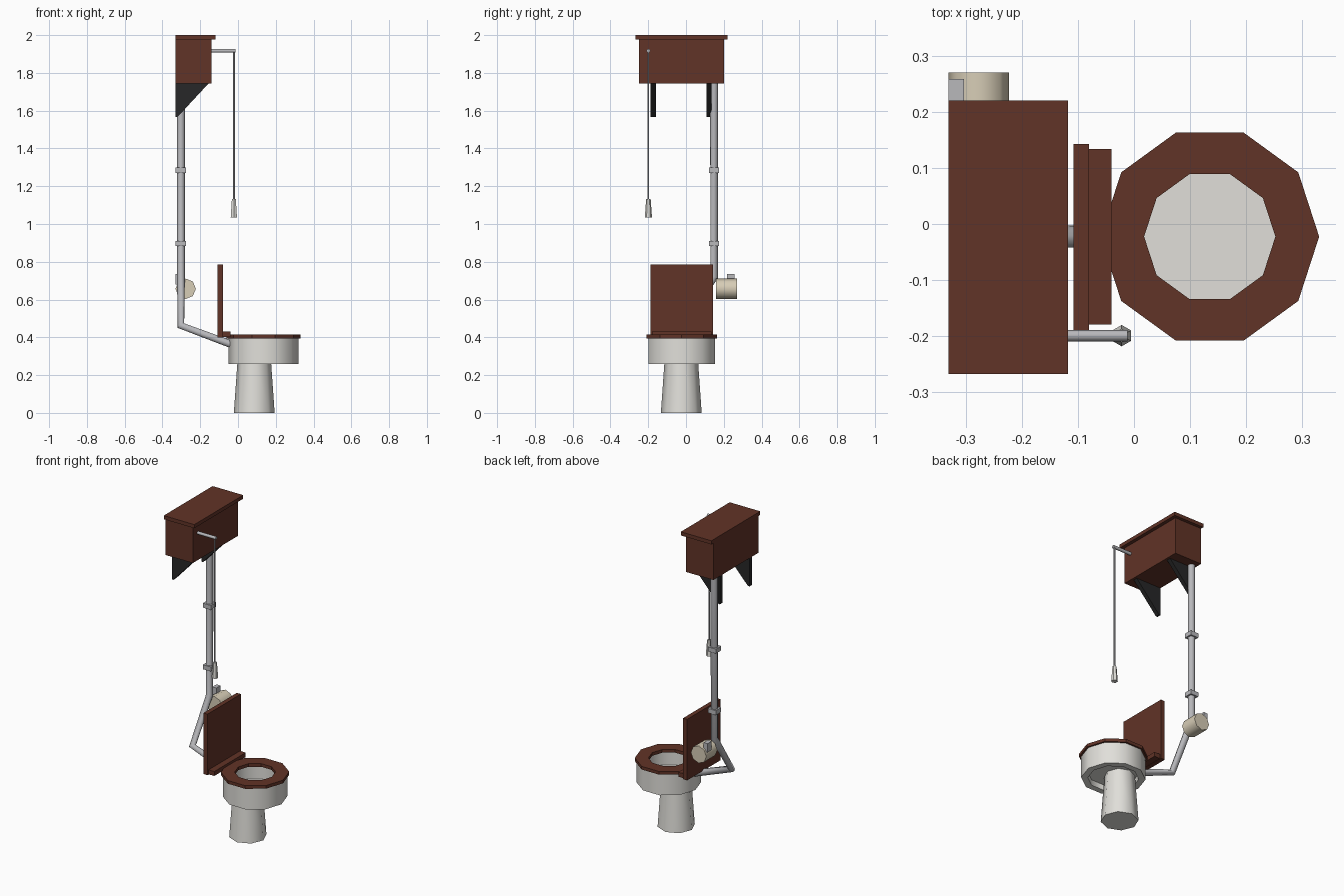
import bpy, bmesh, math
from mathutils import Vector

if "Cube" in bpy.data.objects:
    bpy.data.objects.remove(bpy.data.objects["Cube"])


def mat(name, *rgb):
    m = bpy.data.materials.new(name)
    m.diffuse_color = (*rgb, 1)
    m.use_nodes = True
    m.node_tree.nodes["Principled BSDF"].inputs["Base Color"].default_value = m.diffuse_color
    return m


WOOD = mat("wood", 0.12, 0.033, 0.02)
IRON = mat("iron", 0.02, 0.02, 0.021)
METAL = mat("metal", 0.48, 0.48, 0.5)
CERAMIC = mat("ceramic", 0.75, 0.74, 0.70)
PAPER = mat("paper", 0.68, 0.61, 0.47)


def finish(name, bm, m, smooth=False):
    bmesh.ops.recalc_face_normals(bm, faces=bm.faces[:])
    me = bpy.data.meshes.new(name)
    bm.to_mesh(me)
    bm.free()
    me.materials.append(m)
    ob = bpy.data.objects.new(name, me)
    bpy.context.collection.objects.link(ob)
    if smooth:
        bpy.ops.object.select_all(action='DESELECT')
        ob.select_set(True)
        bpy.context.view_layer.objects.active = ob
        bpy.ops.object.shade_smooth_by_angle(angle=math.radians(50))
    return ob


def box(name, x, y, z, m):
    bm = bmesh.new()
    bmesh.ops.create_cube(bm, size=1)
    for v in bm.verts:
        v.co = [(a + b) / 2 + c * (b - a) for c, (a, b) in zip(v.co, (x, y, z))]
    return finish(name, bm, m)


def lathe(name, centre, profile, n, m, smooth=True):
    """Closed (radius, z) profile turned about z; first vertex lies along +x."""
    bm = bmesh.new()
    rings = []
    for k in range(n):
        a = 2 * math.pi * k / n
        rings.append([bm.verts.new((centre[0] + r * math.cos(a), centre[1] + r * math.sin(a), z))
                      for r, z in profile])
    for k in range(n):
        p, q = rings[k], rings[(k + 1) % n]
        for i in range(len(profile)):
            j = (i + 1) % len(profile)
            bm.faces.new((p[i], q[i], q[j], p[j]))
    bmesh.ops.remove_doubles(bm, verts=bm.verts[:], dist=1e-5)
    return finish(name, bm, m, smooth)


def rod(name, a, b, r, n, m, r2=None):
    a, b = Vector(a), Vector(b)
    bm = bmesh.new()
    bmesh.ops.create_cone(bm, cap_ends=True, segments=n, radius1=r,
                          radius2=r if r2 is None else r2, depth=(b - a).length)
    rot = Vector((0, 0, 1)).rotation_difference(b - a).to_matrix()
    for v in bm.verts:
        v.co = rot @ v.co + (a + b) / 2
    return finish(name, bm, m, True)


def pipe(name, points, r):
    cu = bpy.data.curves.new(name, 'CURVE')
    cu.dimensions = '3D'
    cu.bevel_depth, cu.bevel_resolution, cu.use_fill_caps = r, 2, True
    s = cu.splines.new('POLY')
    s.points.add(len(points) - 1)
    for p, co in zip(s.points, points):
        p.co = (*co, 1)
    cu.materials.append(METAL)
    ob = bpy.data.objects.new(name, cu)
    bpy.context.collection.objects.link(ob)


# wall cistern, its lid and brackets
box("cistern", (-0.331, -0.14), (-0.25, 0.2), (1.745, 1.977), WOOD)
box("cistern_lid", (-0.331, -0.118), (-0.267, 0.22), (1.977, 2.0), WOOD)
for i, (y0, y1) in enumerate(((-0.187, -0.16), (0.108, 0.135))):
    bm = bmesh.new()
    tri = [(-0.331, 1.745), (-0.155, 1.745), (-0.32, 1.567), (-0.331, 1.567)]
    f = bm.faces.new([bm.verts.new((x, y0, z)) for x, z in tri])
    ext = bmesh.ops.extrude_face_region(bm, geom=[f])["geom"]
    bmesh.ops.translate(bm, vec=(0, y1 - y0, 0),
                        verts=[g for g in ext if isinstance(g, bmesh.types.BMVert)])
    finish(f"bracket_{i + 1}", bm, IRON)

# flush pipe and wall clamps
pipe("flush_pipe", [(-0.302, 0.149, 1.75), (-0.302, 0.149, 0.72),
                    (-0.302, -0.022, 0.462), (-0.02, -0.022, 0.357)], 0.021)
for i, z in enumerate((1.285, 0.897)):
    box(f"pipe_clamp_{i + 1}", (-0.331, -0.275), (0.122, 0.175), (z - 0.014, z + 0.014), METAL)

# pull lever, chain and handle
rod("pull_lever", (-0.15, -0.199, 1.917), (-0.012, -0.199, 1.917), 0.01, 8, METAL)
rod("pull_chain", (-0.022, -0.199, 1.917), (-0.022, -0.199, 1.12), 0.005, 6, METAL)
rod("pull_handle", (-0.022, -0.199, 1.035), (-0.022, -0.199, 1.132), 0.019, 6, CERAMIC, 0.012)

# bowl with inner floor, pedestal
C = (0.135, -0.0225)
lathe("bowl", C, [(0, 0.295), (0.145, 0.295), (0.145, 0.26), (0.184, 0.26), (0.184, 0.395),
                  (0.145, 0.395), (0.145, 0.305), (0, 0.305)], 10, CERAMIC)
rod("pedestal", (0.086, -0.025, 0), (0.086, -0.025, 0.298), 0.108, 8, CERAMIC, 0.087)

# seat, hinge block and raised lid
lathe("seat", C, [(0.117, 0.395), (0.195, 0.395), (0.195, 0.415), (0.117, 0.415)], 10, WOOD, False)
box("hinge_block", (-0.082, -0.04), (-0.179, 0.134), (0.402, 0.43), WOOD)
box("seat_lid", (-0.108, -0.08), (-0.189, 0.143), (0.4, 0.785), WOOD)

# paper roll and holder
rod("paper_roll", (-0.277, 0.16, 0.657), (-0.277, 0.27, 0.657), 0.054, 8, PAPER)
box("roll_holder", (-0.331, -0.303), (0.217, 0.258), (0.68, 0.735), METAL)
